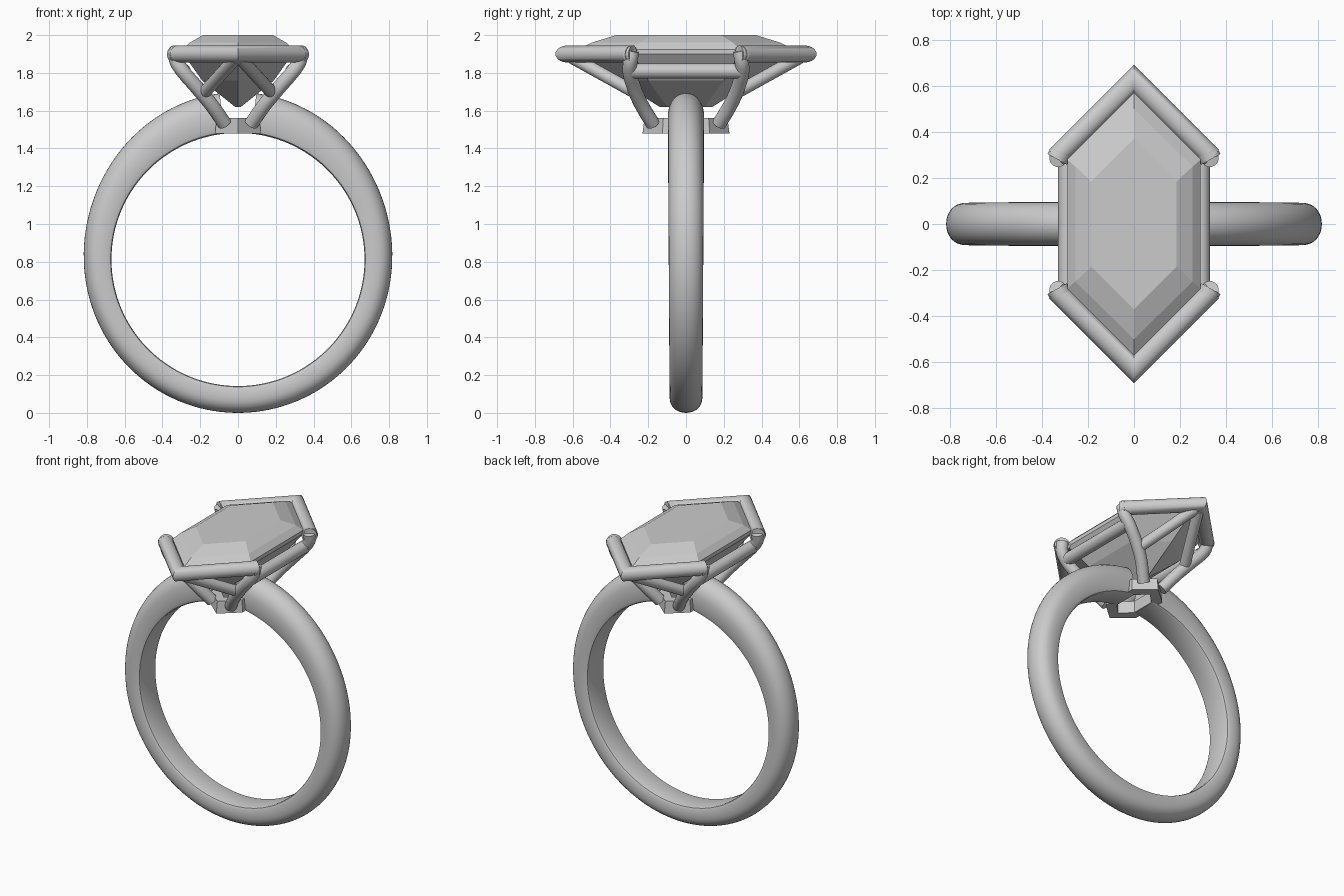
import bpy, bmesh
from math import sin, cos, pi, radians
from mathutils import Vector

if "Cube" in bpy.data.objects:
    bpy.data.objects.remove(bpy.data.objects["Cube"])


def finish(name, bm, angle=None):
    bmesh.ops.recalc_face_normals(bm, faces=bm.faces)
    me = bpy.data.meshes.new(name)
    bm.to_mesh(me)
    bm.free()
    ob = bpy.data.objects.new(name, me)
    bpy.context.collection.objects.link(ob)
    if angle:
        bpy.ops.object.select_all(action='DESELECT')
        ob.select_set(True)
        bpy.context.view_layer.objects.active = ob
        bpy.ops.object.shade_smooth_by_angle(angle=radians(angle))
    return ob


def loft(name, rings, cap=True, angle=None):
    """Skin a list of closed point loops."""
    bm = bmesh.new()
    loops = [[bm.verts.new(p) for p in r] for r in rings]
    n = len(loops[0])
    for a, b in zip(loops, loops[1:]):
        for i in range(n):
            j = (i + 1) % n
            bm.faces.new((a[i], a[j], b[j], b[i]))
    if cap:
        bm.faces.new(loops[0])
        bm.faces.new(loops[-1])
    return finish(name, bm, angle)


def tube(name, pts, r, n=20):
    """Round bar along a path, mitred at corners."""
    pts = [Vector(p) for p in pts]
    rings = []
    for i, p in enumerate(pts):
        d0 = (p - pts[max(i - 1, 0)]).normalized()
        d1 = (pts[min(i + 1, len(pts) - 1)] - p).normalized()
        t = (d0 + d1).normalized()
        miter = 1 / max(t.dot(d1 if d1.length else d0), 0.3)
        side = t.cross(Vector((0, 0, 1))).normalized()
        up = side.cross(t)
        rings.append([p + side * (r * miter * cos(2 * pi * k / n)) + up * (r * sin(2 * pi * k / n))
                      for k in range(n)])
    return loft(name, rings, True, 40)


def smooth_path(pts, steps=6):
    """Catmull-Rom resampling."""
    p = [Vector(q) for q in pts]
    p = [2 * p[0] - p[1]] + p + [2 * p[-1] - p[-2]]
    out = []
    for i in range(1, len(p) - 2):
        a, b, c, d = p[i - 1:i + 3]
        for s in range(steps):
            t = s / steps
            out.append(0.5 * (2 * b + (c - a) * t + (2 * a - 5 * b + 4 * c - d) * t * t
                              + (3 * b - a - 3 * c + d) * t ** 3))
    return out + [p[-2]]


# Shank: domed band, thicker towards the top, open under the stone
CZ, RI, GAP, N = 0.812, 0.67, 0.11, 120
rings = []
for i in range(N + 1):
    a = GAP + (2 * pi - 2 * GAP) * i / N
    k = ((1 + cos(a)) / 2) ** 4
    thick = 0.142 + 0.074 * k
    w = 0.087 + 0.009 * (1 + cos(a)) / 2
    sec = [(0.0, -0.8), (0.03, -0.92), (0.12, -0.99)]
    for j in range(17):
        b = -pi / 2 + pi * j / 16
        sec.append((0.4 + 0.6 * cos(b) ** 0.85 if abs(b) < 1.57 else 0.4, sin(b)))
    sec += [(0.12, 0.99), (0.03, 0.92), (0.0, 0.8)]
    rings.append([((RI + u * thick) * sin(a), v * w, CZ + (RI + u * thick) * cos(a)) for u, v in sec])
loft("shank", rings, True, 40)


# Base collar: hexagonal ring holding the prongs
def hexagon(x, y, tip, z):
    return [(x, -y, z), (x, y, z), (0, tip, z), (-x, y, z), (-x, -y, z), (0, -tip, z)]


o0, o1 = hexagon(0.12, 0.125, 0.23, 1.48), hexagon(0.115, 0.12, 0.22, 1.56)
i0, i1 = hexagon(0.07, 0.08, 0.15, 1.48), hexagon(0.07, 0.08, 0.15, 1.56)
loft("base_collar", [o0, o1, i1, i0, o0], False)


# Stone: long hexagonal step cut
stone = [hexagon(0.185, 0.185, 0.37, 2.0),
         hexagon(0.255, 0.25, 0.50, 1.96),
         hexagon(0.29, 0.28, 0.57, 1.925),
         hexagon(0.29, 0.28, 0.57, 1.90),
         hexagon(0.19, 0.20, 0.36, 1.76),
         hexagon(0.015, 0.10, 0.14, 1.62)]
loft("stone", stone)

for sy, end in ((-1, "front"), (1, "back")):
    # Chevron guard around each pointed end
    tube(end + "_chevron", [(-0.338, sy * 0.29, 1.9), (0, sy * 0.628, 1.9), (0.338, sy * 0.29, 1.9)], 0.045)
    for sx, side in ((-1, "left"), (1, "right")):
        tag = end + "_" + side
        # Prong curving up from the collar to the chevron end
        path = [(0.07, 0.175, 1.53), (0.14, 0.235, 1.63), (0.215, 0.275, 1.72),
                (0.285, 0.297, 1.80), (0.325, 0.295, 1.86), (0.33, 0.285, 1.915)]
        tube(tag + "_prong", smooth_path([(sx * x, sy * y, z) for x, y, z in path]), 0.038)
        # Slightly raised cap at the chevron end
        tube(tag + "_cap", [(sx * 0.318, sy * 0.31, 1.898), (sx * 0.334, sy * 0.281, 1.898)], 0.048)
        # Strut from the chevron point down to the prong
        tube(tag + "_strut", [(sx * 0.01, sy * 0.60, 1.88), (sx * 0.175, sy * 0.275, 1.70)], 0.034)

# Side rails between the prongs
for sx, side in ((-1, "left"), (1, "right")):
    tube(side + "_rail", [(sx * 0.29, -0.29, 1.81), (sx * 0.29, 0.29, 1.81)], 0.04)
